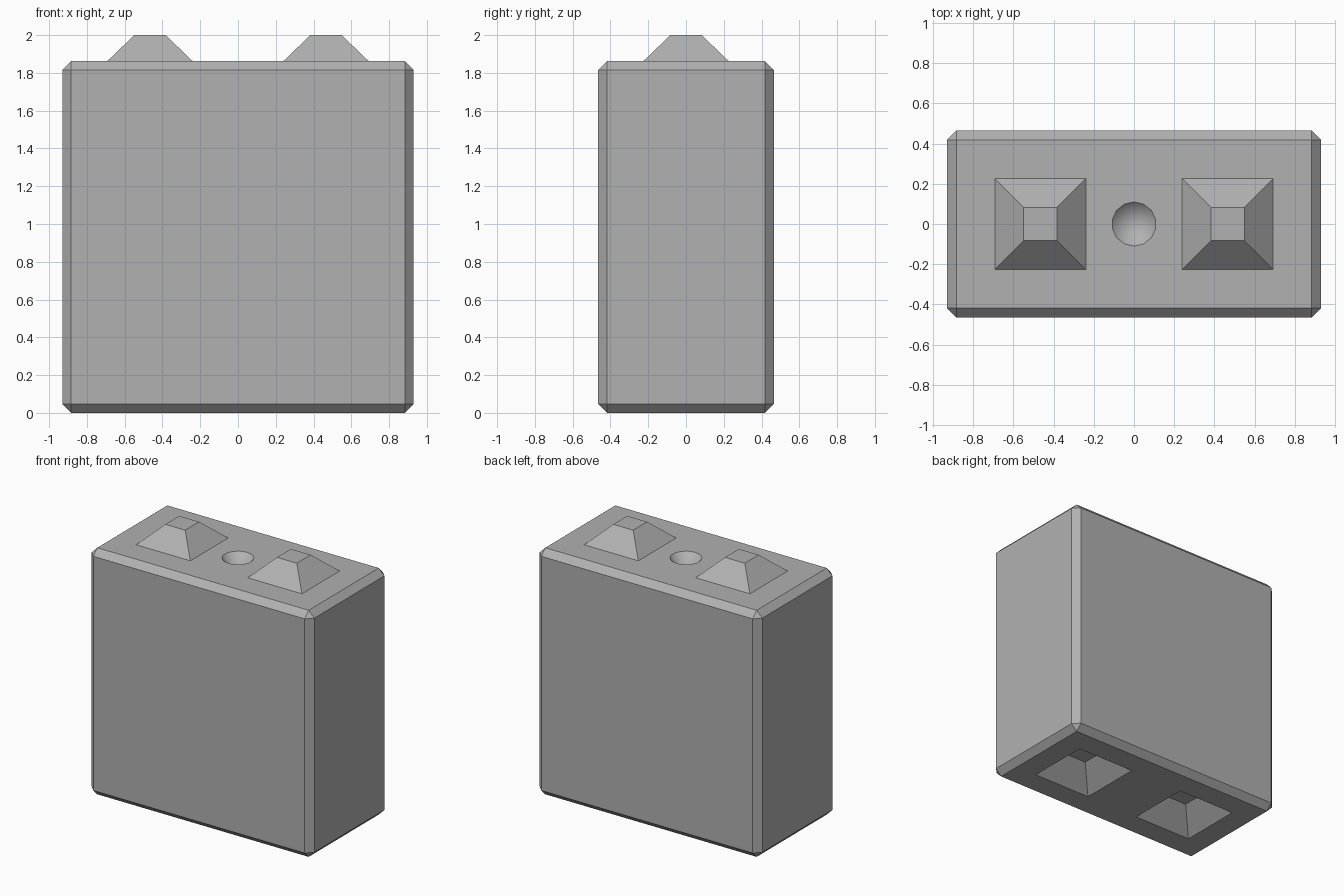
import bpy, bmesh, math
from mathutils import Matrix

if "Cube" in bpy.data.objects:
    bpy.data.objects.remove(bpy.data.objects["Cube"])

W, D, H = 1.86, 0.93, 1.862      # body size
CHAMFER = 0.047
STUD_X = 0.466


def add_object(name, bm):
    bmesh.ops.recalc_face_normals(bm, faces=bm.faces[:])
    mesh = bpy.data.meshes.new(name)
    bm.to_mesh(mesh)
    bm.free()
    obj = bpy.data.objects.new(name, mesh)
    bpy.context.collection.objects.link(obj)
    return obj


def pyramid(name, x, z0, z1, base, top):
    """Square truncated pyramid; base and top are half widths."""
    bm = bmesh.new()
    bmesh.ops.create_cube(bm, size=2)
    for v in bm.verts:
        half, z = (top, z1) if v.co.z > 0 else (base, z0)
        v.co = (x + v.co.x * half, v.co.y * half, z)
    return add_object(name, bm)


def combine(target, tool, operation):
    mod = target.modifiers.new(tool.name, 'BOOLEAN')
    mod.operation, mod.solver, mod.object = operation, 'EXACT', tool
    bpy.context.view_layer.objects.active = target
    bpy.ops.object.modifier_apply(modifier=mod.name)
    bpy.data.objects.remove(tool)


# Chamfered block body
bm = bmesh.new()
bmesh.ops.create_cube(bm, size=1)
bmesh.ops.transform(bm, verts=bm.verts[:], matrix=Matrix.Translation((0, 0, H / 2)) @ Matrix.Diagonal((W, D, H, 1)))
bmesh.ops.bevel(bm, geom=bm.edges[:], offset=CHAMFER, segments=1, affect='EDGES')
block = add_object("stacking_block", bm)

# Studs on top and matching sockets underneath
for x in (-STUD_X, STUD_X):
    combine(block, pyramid("stud", x, H - 0.02, 2.0, 0.247, 0.083), 'UNION')
    combine(block, pyramid("socket", x, -0.02, 0.152, 0.263, 0.08), 'DIFFERENCE')

# Conical lifting dimple between the studs
bm = bmesh.new()
bmesh.ops.create_cone(bm, cap_ends=True, segments=14, radius1=0, radius2=0.13, depth=0.13)
bmesh.ops.remove_doubles(bm, verts=bm.verts[:], dist=0.0001)
bmesh.ops.translate(bm, verts=bm.verts[:], vec=(0, 0, H - 0.11 + 0.065))
combine(block, add_object("dimple", bm), 'DIFFERENCE')

# Concrete grey
grey = bpy.data.materials.new("concrete_grey")
grey.diffuse_color = (0.44, 0.44, 0.44, 1)
grey.use_nodes = True
grey.node_tree.nodes["Principled BSDF"].inputs["Base Color"].default_value = grey.diffuse_color
block.data.materials.clear()
block.data.materials.append(grey)

# Flat block faces, smooth dimple
bpy.ops.object.select_all(action='DESELECT')
block.select_set(True)
bpy.context.view_layer.objects.active = block
bpy.ops.object.shade_smooth_by_angle(angle=math.radians(32))
